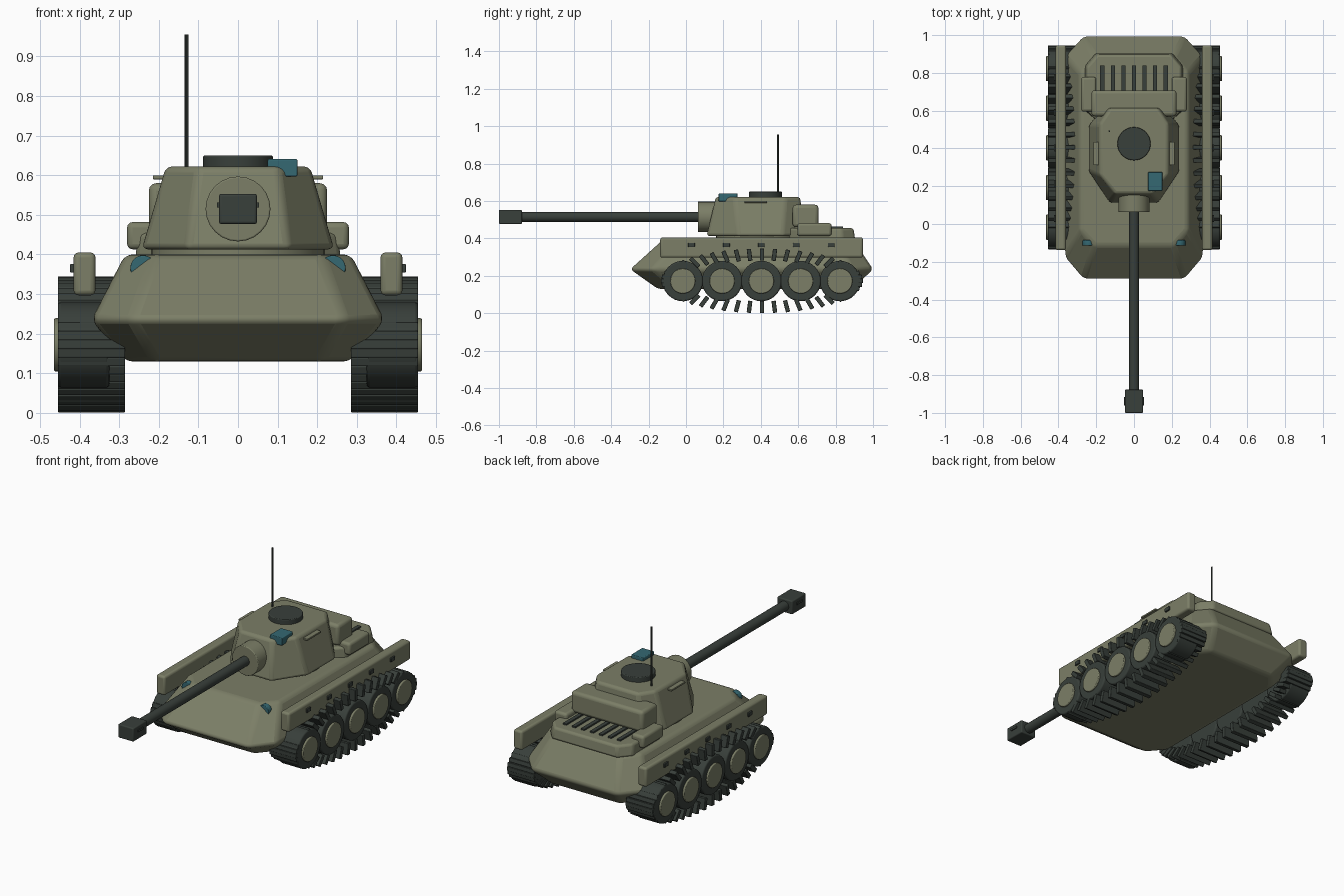
import bpy, bmesh
from math import sin, cos, pi
from mathutils import Matrix, Vector

if "Cube" in bpy.data.objects:
    bpy.data.objects.remove(bpy.data.objects["Cube"])


def material(name, rgb):
    m = bpy.data.materials.new(name)
    m.use_nodes = True
    m.diffuse_color = (*rgb, 1)
    m.node_tree.nodes["Principled BSDF"].inputs["Base Color"].default_value = (*rgb, 1)
    return m


KHAKI = material("khaki armour", (0.20, 0.21, 0.135))
DARK = material("dark metal", (0.04, 0.05, 0.043))
TEAL = material("teal glass", (0.035, 0.14, 0.17))


def finish(name, bm, mat, bevel=0.0):
    """Turn a bmesh into an object with bevelled edges and sharp-edge smoothing."""
    bmesh.ops.recalc_face_normals(bm, faces=bm.faces)
    mesh = bpy.data.meshes.new(name)
    bm.to_mesh(mesh)
    bm.free()
    mesh.materials.append(mat)
    ob = bpy.data.objects.new(name, mesh)
    bpy.context.collection.objects.link(ob)
    bpy.ops.object.select_all(action='DESELECT')
    ob.select_set(True)
    bpy.context.view_layer.objects.active = ob
    if bevel:
        mod = ob.modifiers.new("bevel", 'BEVEL')
        mod.width, mod.segments = bevel, 3
        mod.limit_method, mod.angle_limit = 'ANGLE', 0.3
    bpy.ops.object.shade_smooth_by_angle(angle=0.5)
    return ob


def add_box(bm, lo, hi, rot=None):
    lo, hi = Vector(lo), Vector(hi)
    m = Matrix.Translation((lo + hi) / 2)
    if rot:
        m = m @ rot
    bmesh.ops.create_cube(bm, size=1, matrix=m @ Matrix.Diagonal((*(hi - lo), 1)))


def box(name, lo, hi, mat, bevel=0.0):
    bm = bmesh.new()
    add_box(bm, lo, hi)
    return finish(name, bm, mat, bevel)


def cylinder(name, start, end, r, mat, bevel=0.0, n=32):
    a, b = Vector(start), Vector(end)
    bm = bmesh.new()
    turn = (b - a).to_track_quat('Z', 'Y').to_matrix().to_4x4()
    bmesh.ops.create_cone(bm, cap_ends=True, segments=n, radius1=r, radius2=r,
                          depth=(b - a).length, matrix=Matrix.Translation((a + b) / 2) @ turn)
    return finish(name, bm, mat, bevel)


def loft(name, rings, mat, bevel):
    """Stack chamfered rectangles: z, half width, front y, back y,
    front corner (half width, y), back corner (half width, y)."""
    bm = bmesh.new()
    loops = []
    for z, w, y0, y1, fx, fy, bx, by in rings:
        half = [(fx, y0), (w, fy), (w, by), (bx, y1)]
        pts = half + [(-x, y) for x, y in reversed(half)]
        loops.append([bm.verts.new((x, y, z)) for x, y in pts])
    bm.faces.new(loops[0])
    bm.faces.new(loops[-1])
    for low, high in zip(loops, loops[1:]):
        for i in range(len(low)):
            j = (i + 1) % len(low)
            bm.faces.new((low[i], low[j], high[j], high[i]))
    return finish(name, bm, mat, bevel)


# Hull
loft("hull", [
    (0.13, 0.285, -0.15, 0.89, 0.21, -0.06, 0.21, 0.80),
    (0.235, 0.37, -0.298, 1.0, 0.27, -0.18, 0.27, 0.89),
    (0.40, 0.285, -0.115, 0.89, 0.21, -0.03, 0.21, 0.80)], KHAKI, 0.018)

# Engine deck and its grille
loft("engine_deck", [
    (0.39, 0.26, 0.55, 0.905, 0.2, 0.6, 0.205, 0.84),
    (0.455, 0.25, 0.55, 0.895, 0.2, 0.6, 0.195, 0.83)], KHAKI, 0.012)
bm = bmesh.new()
for i in range(-3, 4):
    x = i * 0.056
    add_box(bm, (x - 0.011, 0.69, 0.44), (x + 0.011, 0.84, 0.463))
finish("engine_grille", bm, DARK)

# Turret
cylinder("turret_ring", (0, 0.38, 0.39), (0, 0.38, 0.42), 0.22, KHAKI)
loft("turret", [
    (0.413, 0.243, 0.11, 0.635, 0.13, 0.28, 0.155, 0.52),
    (0.622, 0.182, 0.16, 0.61, 0.10, 0.26, 0.13, 0.53)], KHAKI, 0.015)
box("turret_bin", (-0.225, 0.57, 0.46), (0.225, 0.708, 0.58), KHAKI, 0.018)
cylinder("commander_hatch", (0, 0.425, 0.61), (0, 0.425, 0.65), 0.088, DARK, 0.004)
box("periscope", (0.075, 0.175, 0.597), (0.15, 0.275, 0.641), TEAL, 0.004)
cylinder("antenna", (-0.13, 0.492, 0.6), (-0.13, 0.492, 0.955), 0.0045, DARK, n=8)

# Gun
GUN_Z = 0.515
cylinder("gun_mantlet", (0, 0.18, GUN_Z), (0, 0.063, GUN_Z), 0.082, KHAKI, 0.004, 24)
cylinder("gun_barrel", (0, 0.1, GUN_Z), (0, -0.9, GUN_Z), 0.027, DARK, n=20)
box("muzzle_brake", (-0.048, -1, GUN_Z - 0.038), (0.048, -0.877, GUN_Z + 0.038), DARK, 0.006)
box("muzzle_port", (-0.053, -0.962, GUN_Z + 0.004), (0.053, -0.915, GUN_Z + 0.016), DARK)

WHEEL_Y = [0.403 + i * 0.21 for i in range(-2, 3)]
TRACK_Y, TRACK_Z, LINKS = 0.406, 0.173, 48

for side, s in (("left", 1), ("right", -1)):

    def side_box(name, lo, hi, mat, bevel=0.0):
        xs = sorted((s * lo[0], s * hi[0]))
        return box(f"{side}_{name}", (xs[0], *lo[1:]), (xs[1], *hi[1:]), mat, bevel)

    # Side skirt with fixings
    side_box("skirt", (0.36, -0.138, 0.297), (0.415, 0.946, 0.405), KHAKI, 0.012)
    for i, y in enumerate(WHEEL_Y):
        y = 0.403 + (y - 0.403) * 0.89
        side_box(f"skirt_fixing_{i + 1}", (0.40, y - 0.018, 0.354),
                 (0.424, y + 0.018, 0.376), DARK, 0.003)

    # Stowage box, turret handle and headlight
    side_box("stowage_box", (0.2, 0.595, 0.413), (0.28, 0.778, 0.482), KHAKI, 0.014)
    side_box("turret_handle", (0.17, 0.312, 0.59), (0.215, 0.434, 0.6), KHAKI, 0.002)
    cylinder(f"{side}_headlight", (s * 0.24, -0.115, 0.366), (s * 0.24, -0.085, 0.366),
             0.032, TEAL, 0.003, 20)

    # Road wheels
    for i, y in enumerate(WHEEL_Y):
        cylinder(f"{side}_wheel_{i + 1}", (s * 0.325, y, 0.172), (s * 0.455, y, 0.172),
                 0.108, DARK, 0.008)
        cylinder(f"{side}_hub_{i + 1}", (s * 0.44, y, 0.172), (s * 0.465, y, 0.172),
                 0.067, KHAKI, 0.004)

    # Track links fanned round an ellipse
    bm = bmesh.new()
    for k in range(LINKS):
        t = 2 * pi * k / LINKS
        centre = Vector((s * 0.37, TRACK_Y + 0.508 * cos(t), TRACK_Z + 0.14 * sin(t)))
        half = Vector((0.085, 0.032, 0.0115))
        add_box(bm, centre - half, centre + half, Matrix.Rotation(t, 4, 'X'))
    finish(f"{side}_track", bm, DARK, 0.003)
